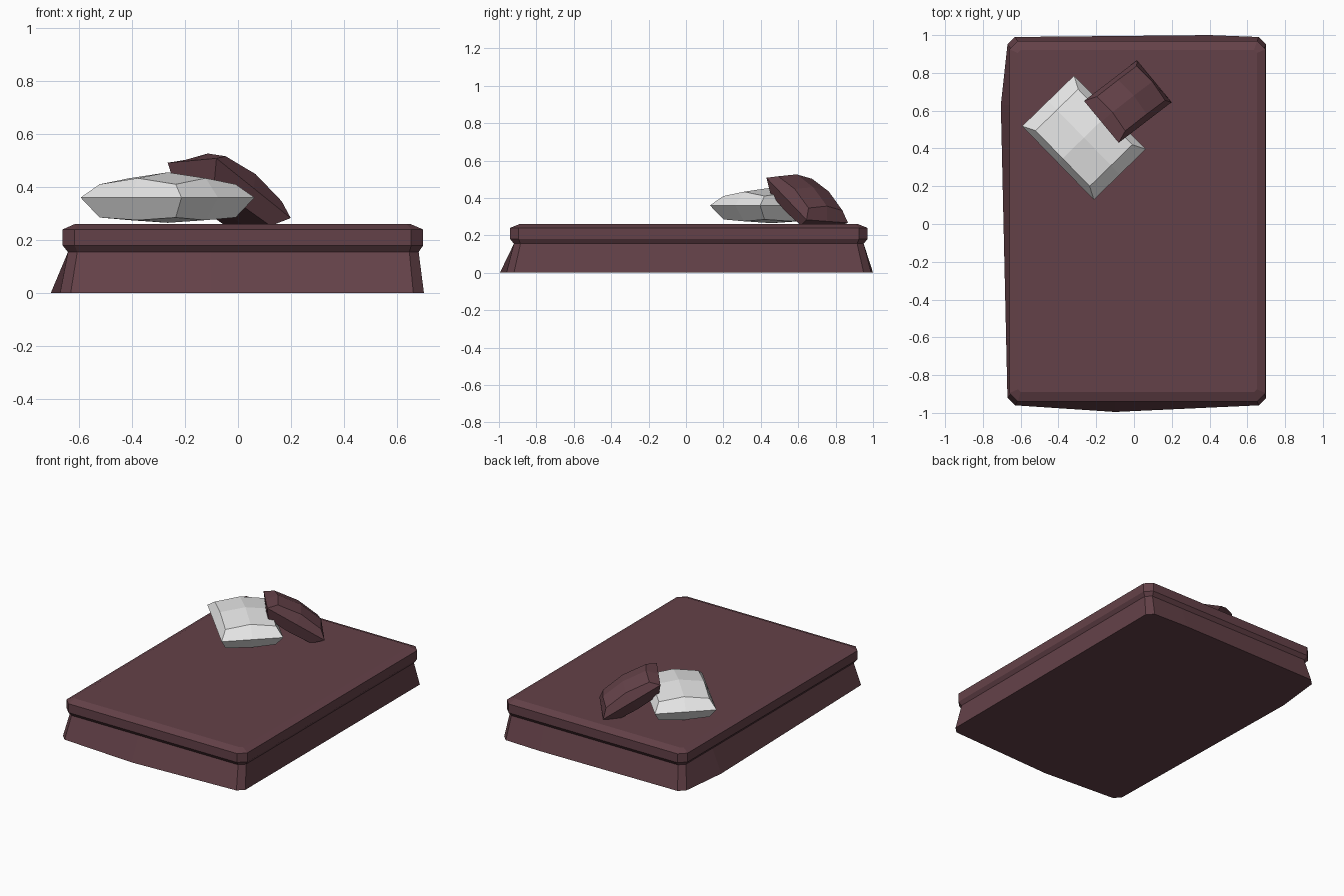
import bpy
import bmesh
from mathutils import Matrix, Vector

if "Cube" in bpy.data.objects:
    bpy.data.objects.remove(bpy.data.objects["Cube"])


def make_material(name, color):
    mat = bpy.data.materials.new(name)
    mat.use_nodes = True
    mat.diffuse_color = (*color, 1)
    mat.node_tree.nodes["Principled BSDF"].inputs["Base Color"].default_value = (*color, 1)
    return mat


def finish(name, bm, mat):
    bmesh.ops.recalc_face_normals(bm, faces=bm.faces)
    mesh = bpy.data.meshes.new(name)
    bm.to_mesh(mesh)
    bm.free()
    mesh.materials.append(mat)
    obj = bpy.data.objects.new(name, mesh)
    bpy.context.collection.objects.link(obj)
    return obj


def outline(x0, x1, y0, y1, cut, front=0, back=0, left=0):
    """Rectangle with cut corners; front, back and left edges may sag outward."""
    return [(x0 + cut, y0), (-0.1, y0 - front), (x1 - cut, y0),
            (x1, y0 + cut), (x1, y1 - cut),
            (x1 - cut, y1), (0.4, y1 + back), (x0 + cut, y1),
            (x0, y1 - cut), (x0 - left, 0.63), (x0, y0 + cut)]


def loft(name, levels, mat):
    bm = bmesh.new()
    rings = [[bm.verts.new((x, y, z)) for x, y in points] for z, points in levels]
    count = len(rings[0])
    for low, high in zip(rings, rings[1:]):
        for i in range(count):
            j = (i + 1) % count
            bm.faces.new((low[i], low[j], high[j], high[i]))
    bm.faces.new(rings[0])
    bm.faces.new(rings[-1])
    return finish(name, bm, mat)


def pillow(name, center, long_axis, wide_axis, size, mat):
    """Square-edged cushion: a rim joined to a domed grid above and below."""
    u, v, t = size
    bm = bmesh.new()
    steps = (-1, 0, 1)
    rim = {(i, j): bm.verts.new((i * u, j * v, 0))
           for i in steps for j in steps if i or j}
    for side, heights in ((1, (0.095, 0.073, 0.05)), (-1, (0.095, 0.085, 0.075))):
        grid = {(i, j): bm.verts.new((i * u * 0.755, j * v * 0.82,
                                      side * t * heights[abs(i) + abs(j)]))
                for i in steps for j in steps}
        for i in (-1, 0):
            for j in (-1, 0):
                bm.faces.new([grid[k] for k in
                              ((i, j), (i + 1, j), (i + 1, j + 1), (i, j + 1))])
        for s in (-1, 1):
            for k in (-1, 0):
                for a, b in (((s, k), (s, k + 1)), ((k, s), (k + 1, s))):
                    bm.faces.new((rim[a], rim[b], grid[b], grid[a]))
    x = Vector(long_axis).normalized()
    z = x.cross(Vector(wide_axis)).normalized()
    y = z.cross(x)
    turn = Matrix((x, y, z)).transposed().to_4x4()
    bm.transform(Matrix.Translation(center) @ turn)
    return finish(name, bm, mat)


plum = make_material("plum fabric", (0.127, 0.053, 0.065))
white = make_material("white cotton", (0.8, 0.8, 0.8))

# Flared bed skirt
loft("bed_skirt", [
    (0, outline(-0.67, 0.70, -0.96, 0.99, 0.04, 0.035, 0.01, 0.035)),
    (0.155, outline(-0.64, 0.68, -0.92, 0.95, 0.035))], plum)

# Mattress with bevelled rims
loft("mattress", [
    (0.155, outline(-0.64, 0.68, -0.92, 0.95, 0.035)),
    (0.18, outline(-0.66, 0.697, -0.94, 0.97, 0.045)),
    (0.24, outline(-0.66, 0.697, -0.94, 0.97, 0.045)),
    (0.26, outline(-0.615, 0.65, -0.89, 0.92, 0.015))], plum)

# Flat pillow and the one leaning against it
pillow("white_pillow", (-0.265, 0.457, 0.36), (0.38, -0.39, 0),
       (0.275, 0.265, 0), (0.272, 0.192, 1), white)
pillow("plum_pillow", (-0.033, 0.648, 0.387), (0.28, 0.215, -0.225),
       (-0.185, 0.22, -0.015), (0.209, 0.144, 0.88), plum)
